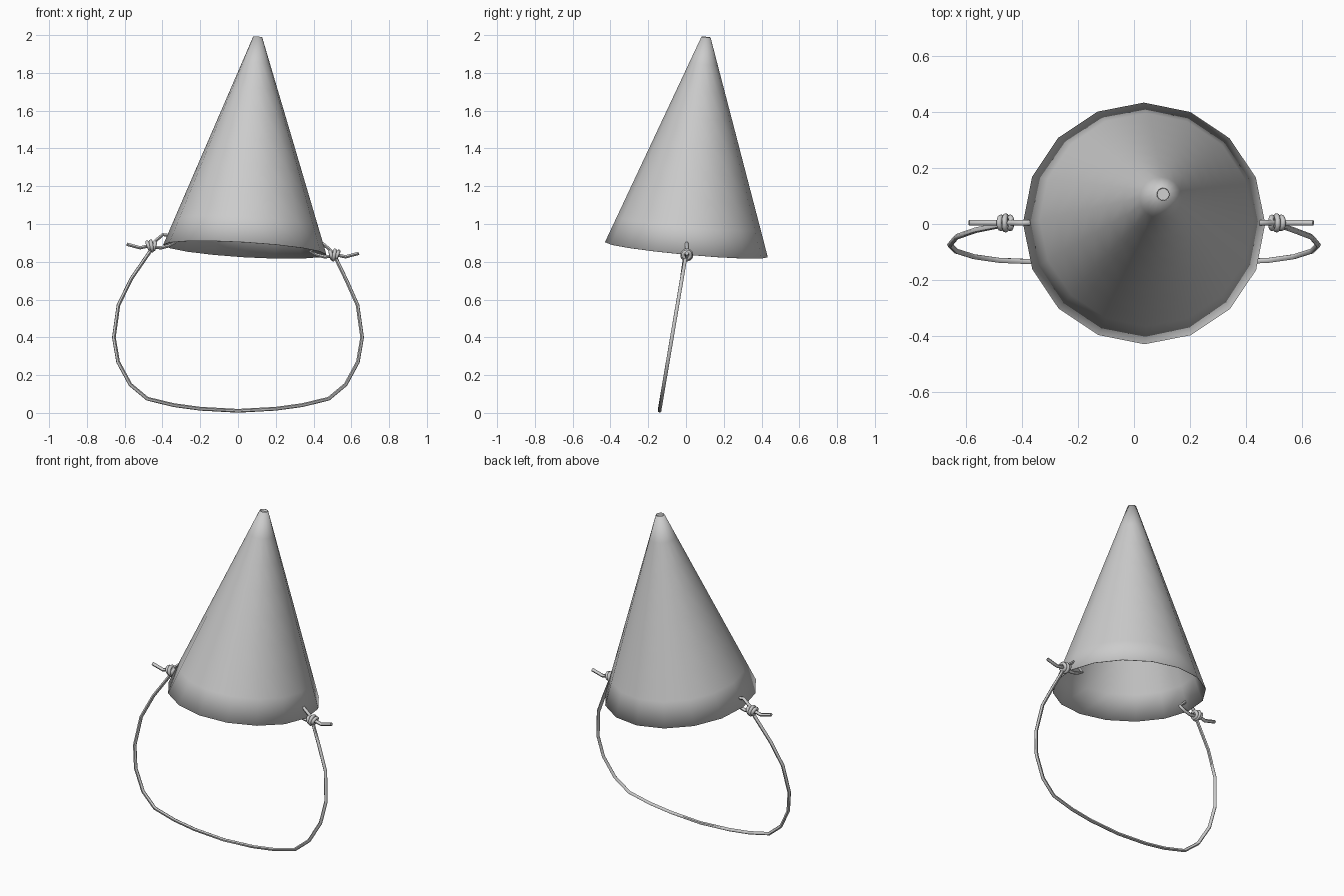
import bpy, bmesh, math
from mathutils import Matrix, Vector

default = bpy.data.objects.get("Cube")
if default:
    bpy.data.objects.remove(default)


def material(name, rgb):
    mat = bpy.data.materials.new(name)
    mat.use_nodes = True
    mat.diffuse_color = (*rgb, 1)
    mat.node_tree.nodes["Principled BSDF"].inputs["Base Color"].default_value = (*rgb, 1)
    return mat


GREY = material("plain grey", (0.6, 0.6, 0.6))
CORD = 0.01


def activate(obj):
    bpy.ops.object.select_all(action='DESELECT')
    obj.select_set(True)
    bpy.context.view_layer.objects.active = obj


def finish(obj, name, angle):
    obj.name = name
    obj.data.materials.clear()
    obj.data.materials.append(GREY)
    activate(obj)
    bpy.ops.object.shade_smooth_by_angle(angle=math.radians(angle))


def cord(name, points):
    """A round cord through the given points."""
    curve = bpy.data.curves.new(name, 'CURVE')
    curve.dimensions = '3D'
    curve.bevel_depth = CORD
    curve.bevel_resolution = 1
    curve.use_fill_caps = True
    spline = curve.splines.new('POLY')
    spline.points.add(len(points) - 1)
    for p, co in zip(spline.points, points):
        p.co = (*co, 1)
    obj = bpy.data.objects.new(name, curve)
    bpy.context.collection.objects.link(obj)
    activate(obj)
    bpy.ops.object.convert(target='MESH')
    finish(bpy.context.object, name, 60)


# Leaning paper cone, open underneath, with a thin wall
base, tip = Vector((0.036, 0.002, 0.864)), Vector((0.104, 0.106, 1.99))
axis = tip - base
turn = Vector((0, 0, 1)).rotation_difference(axis).to_matrix().to_4x4()
bm = bmesh.new()
bmesh.ops.create_cone(bm, cap_ends=False, segments=16, radius1=0.433, radius2=0.024, depth=axis.length,
                      matrix=Matrix.Rotation(math.pi / 2, 4, 'Z'))
sides = [e for e in bm.edges if abs(e.verts[0].co.z - e.verts[1].co.z) > 0.1]
bmesh.ops.subdivide_edges(bm, edges=sides, cuts=7, use_grid_fill=True)
bmesh.ops.recalc_face_normals(bm, faces=bm.faces)
bmesh.ops.transform(bm, matrix=Matrix.Translation((base + tip) / 2) @ turn, verts=bm.verts)
mesh = bpy.data.meshes.new("hat_cone")
bm.to_mesh(mesh)
bm.free()
hat = bpy.data.objects.new("hat_cone", mesh)
bpy.context.collection.objects.link(hat)
finish(hat, "hat_cone", 40)
wall = hat.modifiers.new("paper thickness", 'SOLIDIFY')
wall.thickness = 0.003
wall.offset = -1

# Plug sunk slightly into the tip
bpy.ops.mesh.primitive_circle_add(vertices=16, radius=0.026, fill_type='NGON',
                                  location=tip - axis.normalized() * 0.015,
                                  rotation=turn.to_euler())
finish(bpy.context.object, "hat_tip", 30)

# Chin cord hanging in a tilted plane between the two knots
half = [(0.2, 0.022), (0.34, 0.041), (0.48, 0.075), (0.57, 0.15),
        (0.635, 0.27), (0.657, 0.4), (0.633, 0.57)]
left_end = [(0.575, 0.7), (0.51, 0.835)]
right_end = [(-0.455, 0.87), (-0.565, 0.71)]
outline = right_end + [(-x, z) for x, z in half[::-1]] + [(0, 0.011)] + half + left_end
cord("chin_cord", [(x, -0.139 * min(1, max(0, (0.84 - z) / 0.82)), z) for x, z in outline])


# Knot, loose tail and loop through the cone wall on each side
def tie(side, sign, x, z):
    def at(out, up):
        return (x + sign * out, 0.004, z + up)
    cord(side + "_tail", [at(-0.02, 0), at(0.03, -0.003), at(0.06, -0.01), at(0.131, 0.009)])
    cord(side + "_loop", [at(0, 0.005), at(-0.025, 0.03), at(-0.06, 0.06), at(-0.085, 0.056),
                          at(-0.125, 0.018), at(-0.09, 0.0), at(-0.05, -0.01), at(0, -0.005)])
    for i, (shift, radius, lean) in enumerate(((-0.016, 0.02, -14), (0, 0.025, 10), (0.016, 0.02, 22))):
        bpy.ops.mesh.primitive_torus_add(major_segments=14, minor_segments=8, major_radius=radius,
                                         minor_radius=CORD, location=at(shift, 0),
                                         rotation=(0, math.radians(90 + sign * lean), 0))
        finish(bpy.context.object, f"{side}_knot_wrap_{i + 1}", 60)


tie("right", -1, -0.458, 0.884)
tie("left", 1, 0.509, 0.836)
